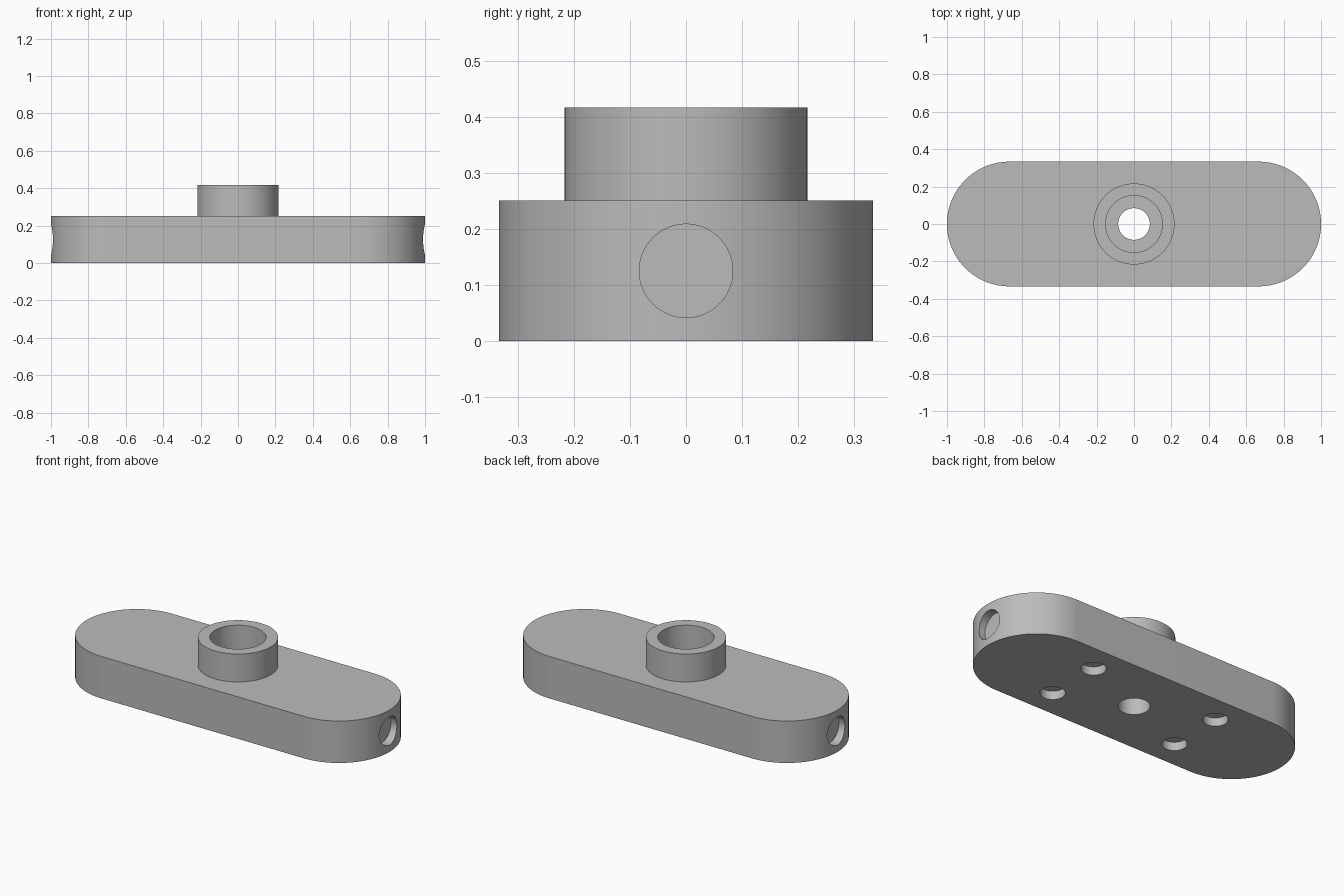
import bpy
import bmesh
from math import pi, cos, sin, radians
from mathutils import Matrix, Vector

old = bpy.data.objects.get("Cube")
if old:
    bpy.data.objects.remove(old, do_unlink=True)

UNIT = 1 / 24            # model was laid out on a 24-unit half length
THICK = 6 * UNIT
END_R = 8 * UNIT
END_X = 16 * UNIT
POCKET = 0.05
SEGS = 64

grey = bpy.data.materials.new("plain grey")
grey.use_nodes = True
colour = (0.5, 0.5, 0.5, 1)
grey.diffuse_color = colour
grey.node_tree.nodes["Principled BSDF"].inputs["Base Color"].default_value = colour


def finish(bm, name):
    bmesh.ops.recalc_face_normals(bm, faces=bm.faces)
    mesh = bpy.data.meshes.new(name)
    bm.to_mesh(mesh)
    bm.free()
    mesh.materials.append(grey)
    obj = bpy.data.objects.new(name, mesh)
    bpy.context.collection.objects.link(obj)
    return obj


def activate(obj):
    bpy.ops.object.select_all(action="DESELECT")
    obj.select_set(True)
    bpy.context.view_layer.objects.active = obj


def smooth(obj):
    activate(obj)
    bpy.ops.object.shade_smooth_by_angle(angle=radians(30))


# Plate: rounded slot outline, extruded upward
bm = bmesh.new()
outline = []
for side in (1, -1):
    for i in range(SEGS + 1):
        a = -pi / 2 + pi * i / SEGS
        outline.append(bm.verts.new((side * (END_X + END_R * cos(a)), side * END_R * sin(a), 0)))
base = bm.faces.new(outline)
top = bmesh.ops.extrude_face_region(bm, geom=[base])["geom"]
bmesh.ops.translate(bm, vec=(0, 0, THICK), verts=[v for v in top if isinstance(v, bmesh.types.BMVert)])
plate = finish(bm, "plate")

# Hole cutters: all cylinders gathered in one helper mesh
bm = bmesh.new()


def drill(centre, radius, depth, turn=Matrix()):
    bmesh.ops.create_cone(bm, cap_ends=True, segments=SEGS, radius1=radius, radius2=radius,
                          depth=depth, matrix=Matrix.Translation(Vector(centre)) @ turn)


drill((0, 0, THICK / 2), 2.03 * UNIT, THICK * 2)             # centre through hole
for sx in (-1, 1):
    drill((sx, 0, THICK / 2), 2 * UNIT, POCKET * 2, Matrix.Rotation(pi / 2, 4, "Y"))  # end pockets
    for sy in (-1, 1):
        drill((sx * 10 * UNIT, sy * 4 * UNIT, 0), 1.6 * UNIT, POCKET * 2)             # underside pockets
cutter = finish(bm, "hole_cutter")
cutter.hide_render = True

activate(plate)
cut = plate.modifiers.new("holes", "BOOLEAN")
cut.operation = "DIFFERENCE"
cut.solver = "EXACT"
cut.object = cutter
bpy.ops.object.modifier_apply(modifier=cut.name)
bpy.data.objects.remove(cutter, do_unlink=True)
smooth(plate)

# Collar: open ring profile revolved around the vertical axis
outer, inner, rim = 5.2 * UNIT, 3.65 * UNIT, 10 * UNIT
bm = bmesh.new()
profile = [bm.verts.new(p) for p in ((outer, 0, THICK), (outer, 0, rim), (inner, 0, rim), (inner, 0, THICK))]
edges = [bm.edges.new(pair) for pair in zip(profile, profile[1:])]
bmesh.ops.spin(bm, geom=profile + edges, cent=(0, 0, 0), axis=(0, 0, 1),
               angle=2 * pi, steps=SEGS, use_merge=True)
bmesh.ops.remove_doubles(bm, verts=bm.verts, dist=0.0001)
collar = finish(bm, "collar")
smooth(collar)
